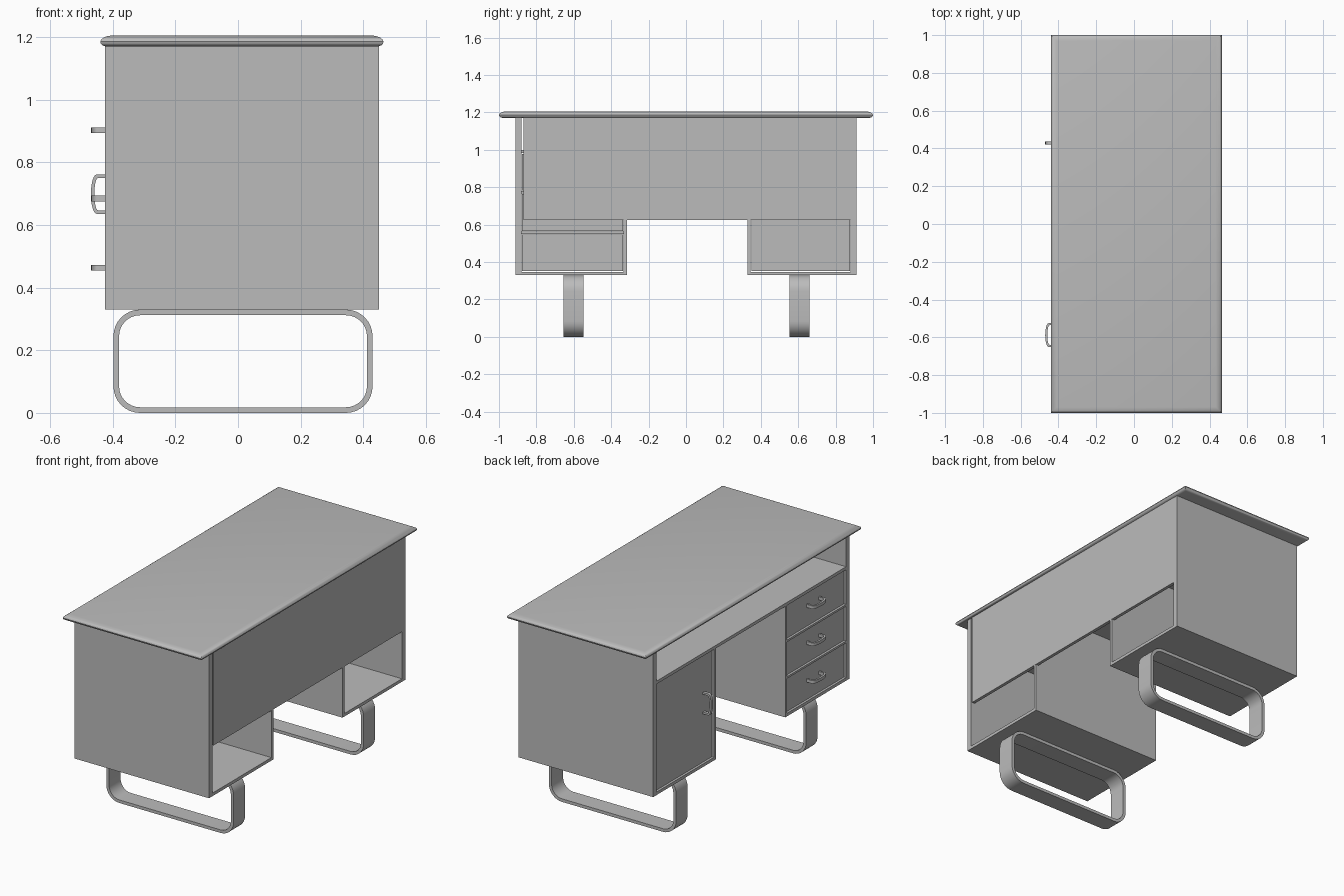
import bpy, bmesh, math

if "Cube" in bpy.data.objects:
    bpy.data.objects.remove(bpy.data.objects["Cube"])

grey = bpy.data.materials.new("plain grey")
grey.diffuse_color = (0.5, 0.5, 0.5, 1)
grey.use_nodes = True
grey.node_tree.nodes["Principled BSDF"].inputs["Base Color"].default_value = grey.diffuse_color


def finish(name, bm, smooth=False):
    bmesh.ops.recalc_face_normals(bm, faces=bm.faces)
    me = bpy.data.meshes.new(name)
    bm.to_mesh(me)
    bm.free()
    me.materials.append(grey)
    ob = bpy.data.objects.new(name, me)
    bpy.context.collection.objects.link(ob)
    if smooth:
        bpy.ops.object.select_all(action='DESELECT')
        ob.select_set(True)
        bpy.context.view_layer.objects.active = ob
        bpy.ops.object.shade_smooth_by_angle(angle=math.radians(35))
    return ob


def box(name, x, y, z):
    bm = bmesh.new()
    bmesh.ops.create_cube(bm, size=1)
    for v in bm.verts:
        v.co = [(a + b) / 2 + c * (b - a) for (a, b), c in zip((x, y, z), v.co)]
    return finish(name, bm)


def band(name, outer, inner, place, closed):
    """Flat strip between two matching outlines; place(u, v, side) gives a 3D point."""
    bm = bmesh.new()
    rings = [[bm.verts.new(place(*p, s)) for p in path]
             for path, s in ((outer, 0), (outer, 1), (inner, 1), (inner, 0))]
    n = len(outer)
    for i in range(n if closed else n - 1):
        j = (i + 1) % n
        for k in range(4):
            a, b = rings[k], rings[(k + 1) % 4]
            bm.faces.new((a[i], a[j], b[j], b[i]))
    if not closed:
        bm.faces.new([r[0] for r in rings])
        bm.faces.new([r[-1] for r in rings])
    return finish(name, bm, True)


X0, X1 = -0.425, 0.45          # carcass depth
BOT, TOP, SHELF = 0.33, 1.172, 1.0
T = 0.018                      # board thickness
FRONT = X0 + 0.01              # inset fronts

# table top with a rounded, mitred edge
bm = bmesh.new()
prev = None
for z, d in ((1.171, .017), (1.174, .008), (1.179, .002), (1.186, 0),
             (1.193, .003), (1.199, .011), (1.203, .02), (1.205, .031)):
    ring = [bm.verts.new((x, y, z)) for x, y in
            ((-.44 + d, -1 + d), (.465 - d, -1 + d), (.465 - d, 1 - d), (-.44 + d, 1 - d))]
    if prev:
        for i in range(4):
            j = (i + 1) % 4
            bm.faces.new((prev[i], prev[j], ring[j], ring[i]))
    else:
        bm.faces.new(ring)
    prev = ring
bm.faces.new(prev)
finish("table_top", bm, True)

# two pedestals: end board, inner board and floor
for name, outer, inner in (("drawer", -0.912, -0.315), ("door", 0.912, 0.328)):
    s = 1 if outer > 0 else -1
    a, b = outer - s * 0.032, inner + s * T
    box(name + "_end_panel", (X0, X1), sorted((outer, a)), (BOT, TOP))
    box(name + "_inner_panel", (X0, X1), sorted((inner, b)), (BOT, SHELF - T))
    box(name + "_floor", (X0, X1), sorted((a, b)), (BOT, BOT + T))

# long open shelf and modesty panel
box("shelf", (X0, X1 - T), (-0.88, 0.88), (SHELF - T, SHELF))
box("modesty_panel", (X1 - T, X1 + 0.001), (-0.87, 0.88), (0.625, TOP))

# door and three drawer fronts with rails between them
box("door", (FRONT, FRONT + T), (0.349, 0.877), (0.351, 0.979))
pitch = (SHELF - T - BOT - T + 0.012) / 3
for i in range(3):
    z = BOT + T + i * pitch
    box(f"drawer_front_{i + 1}", (FRONT, FRONT + T), (-0.877, -0.336),
        (z + 0.003, z + pitch - 0.015))
    if i < 2:
        box(f"drawer_rail_{i + 1}", (X0, FRONT + T), (-0.88, -0.333),
            (z + pitch - 0.012, z + pitch))


# bowed handles, outlined as (distance along, reach outwards)
def bow(half, base, peak, foot):
    arc = [(half * math.cos(math.pi * k / 12), base + (peak - base) * math.sin(math.pi * k / 12))
           for k in range(13)]
    return [(half, foot)] + arc + [(-half, foot)]


h_out, h_in = bow(0.063, 0.027, 0.045, -0.012), bow(0.052, 0.022, 0.034, -0.012)
for i, zc in enumerate((0.464, 0.685, 0.903)):
    band(f"drawer_handle_{i + 1}", h_out, h_in,
         lambda u, v, s: (X0 - v, -0.588 + u, zc - 0.009 + 0.018 * s), False)
band("door_handle", h_out, h_in,
     lambda u, v, s: (X0 - v, 0.42 + 0.018 * s, 0.699 + u), False)


# rounded loop legs
def loop(d):
    r = 0.085 - d
    pts = []
    for q, (cx, cz) in enumerate(((0.345, 0.245), (-0.313, 0.245), (-0.313, 0.085), (0.345, 0.085))):
        for k in range(9):
            t = math.pi / 2 * (q + k / 8)
            pts.append((cx + r * math.cos(t), cz + r * math.sin(t)))
    return pts


for name, y in (("drawer_side_leg", -0.655), ("door_side_leg", 0.553)):
    band(name, loop(0), loop(0.018), lambda u, v, s: (u, y + 0.107 * s, v), True)
